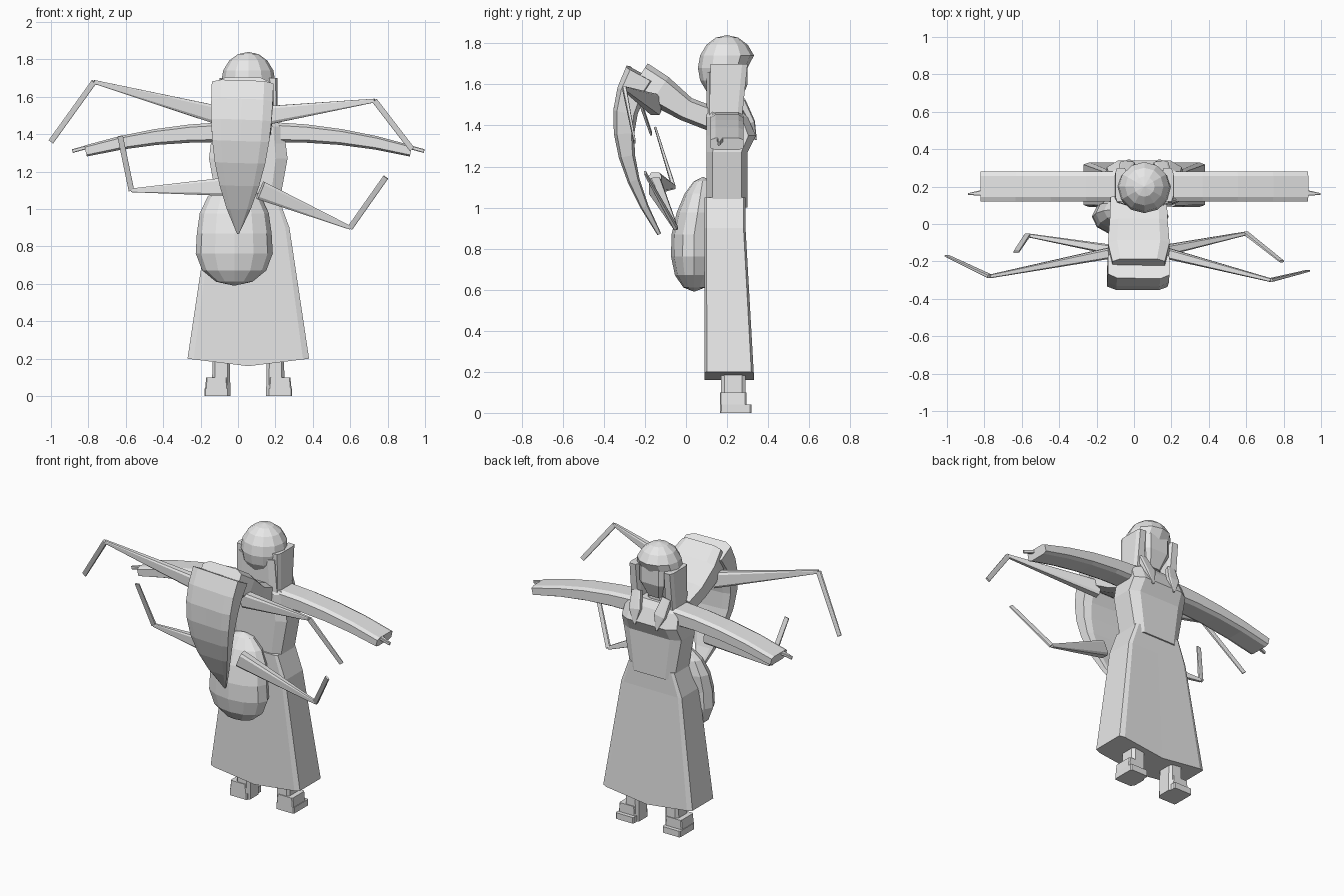
import bpy, bmesh
from mathutils import Vector

cube = bpy.data.objects.get("Cube")
if cube:
    bpy.data.objects.remove(cube, do_unlink=True)

paint = (0.8, 0.8, 0.8, 1)
grey = bpy.data.materials.new("plain_grey")
grey.use_nodes = True
grey.diffuse_color = paint
grey.node_tree.nodes["Principled BSDF"].inputs["Base Color"].default_value = paint

ACROSS, DEEP = Vector((1, 0, 0)), Vector((0, 1, 0))
MIDDLE = 0.055  # centre line of the standing figure


def finish(name, bm):
    bmesh.ops.recalc_face_normals(bm, faces=bm.faces[:])
    mesh = bpy.data.meshes.new(name)
    bm.to_mesh(mesh)
    bm.free()
    mesh.materials.append(grey)
    obj = bpy.data.objects.new(name, mesh)
    bpy.context.collection.objects.link(obj)


def outline(chamfer):
    """Chamfered square with a middle point on the front and back."""
    k = 1 - chamfer
    half = [(1, -k), (1, k), (k, 1), (0, 1), (-k, 1)]
    return half + [(-a, -b) for a, b in half]


def skin(name, rings):
    """Join rings of points into a closed tube."""
    bm = bmesh.new()
    rings = [[bm.verts.new(point) for point in ring] for ring in rings]
    for lower, upper in zip(rings, rings[1:]):
        for j in range(len(lower)):
            bm.faces.new((lower[j - 1], lower[j], upper[j], upper[j - 1]))
    bm.faces.new(rings[0])
    bm.faces.new(rings[-1])
    finish(name, bm)


def upright(name, centre, back, levels, chamfer=0.3, sag=0):
    """Stack (height, half width, depth) levels on a flat back."""
    rings = []
    for i, (height, width, depth) in enumerate(levels):
        droop = sag if i == 0 else 0
        rings.append([(centre + a * width, back + (b + 1) * depth / 2,
                       height - droop * (1 - abs(a))) for a, b in outline(chamfer)])
    skin(name, rings)


def sweep(name, path, sizes, side):
    """Sweep the outline along a path, with (half width, half depth) sizes."""
    path = [Vector(p) for p in path]
    rings = []
    for i, (width, depth) in enumerate(sizes):
        ahead = path[min(i + 1, len(path) - 1)]
        along = (ahead - path[max(i - 1, 0)]).normalized()
        u = (side - along * side.dot(along)).normalized()
        v = along.cross(u)
        rings.append([path[i] + u * a * width + v * b * depth for a, b in outline(0.3)])
    skin(name, rings)


def ball(name, centre, radii, shape):
    """Low-poly ellipsoid whose unit points first pass through a shaping rule."""
    bm = bmesh.new()
    bmesh.ops.create_uvsphere(bm, u_segments=12, v_segments=8, radius=1)
    for vert in bm.verts:
        shaped = shape(vert.co.copy())
        vert.co = [c + r * p for c, r, p in zip(centre, radii, shaped)]
    finish(name, bm)


def set_back_face(p):
    if p.y > 0 and p.z < 0.1:
        p.y *= 0.7
    return p


def lean_and_fill(p):
    # Upper half leans onto the robe, lower half stays plump
    if p.z > 0:
        p.y += p.z * 0.4
    else:
        p.x *= 1 - p.z * 0.3
        p.y *= 1 - p.z * 0.3
    return p


# Robe
upright("skirt", MIDDLE, 0.09,
        [(0.2, 0.325, 0.24), (0.9, 0.22, 0.2), (1.05, 0.165, 0.2)], chamfer=0.1, sag=0.04)
upright("bodice", MIDDLE, 0.1,
        [(1, 0.16, 0.2), (1.27, 0.21, 0.2), (1.35, 0.2, 0.24), (1.44, 0.19, 0.2),
         (1.48, 0.13, 0.17)])

# Head and hair
upright("neck", MIDDLE, 0.15, [(1.4, 0.06, 0.1), (1.6, 0.05, 0.1)])
ball("head", (MIDDLE, 0.2, 1.68), (0.145, 0.142, 0.16), set_back_face)
upright("chin", MIDDLE, 0.16, [(1.5, 0.05, 0.1), (1.6, 0.09, 0.14), (1.7, 0.09, 0.14)])
upright("back_hair", MIDDLE, 0.1, [(1.44, 0.15, 0.1), (1.66, 0.13, 0.1)])

for side, label in ((1, "left"), (-1, "right")):
    def out(distance):
        return MIDDLE + side * distance

    # Locks framing the face
    upright(label + "_side_hair", out(0.125), 0.12, [(1.41, 0.035, 0.15), (1.7, 0.03, 0.18)])
    sweep(label + "_front_lock",
          [(out(0.08), 0.34, 1.33), (out(0.09), 0.32, 1.42), (out(0.11), 0.27, 1.52)],
          [(0.005, 0.005), (0.04, 0.015), (0.03, 0.02)], ACROSS)

    # Sleeve drooping toward the wrist, with thin fingers
    steps = [i / 4 for i in range(5)]
    sweep(label + "_sleeve",
          [(out(0.12 + 0.75 * t), 0.2, 1.41 - 0.1 * t * t) for t in steps],
          [(0.08, 0.055 - 0.025 * t) for t in steps], DEEP)
    sweep(label + "_fingers", [(out(0.83), 0.17, 1.34), (out(0.94), 0.16, 1.31)],
          [(0.02, 0.01), (0.005, 0.01)], DEEP)

    # Shin and boot
    upright(label + "_shin", out(0.145), 0.17, [(0, 0.05, 0.12), (0.25, 0.045, 0.12)])
    upright(label + "_boot", out(0.17), 0.165, [(0, 0.065, 0.13), (0.1, 0.055, 0.13)], 0.1)
    upright(label + "_sole", out(0.17), 0.165, [(0, 0.065, 0.155), (0.04, 0.065, 0.155)], 0.1)

# Creature clinging to the back: a neck, then a bent body narrowing to a sting
SPINE = 0.025
sweep("creature_neck",
      [(SPINE, 0.13, 1.43), (SPINE, 0, 1.48), (SPINE, -0.13, 1.57), (SPINE, -0.23, 1.635)],
      [(0.15, 0.06), (0.155, 0.06), (0.165, 0.08), (0.14, 0.08)], ACROSS)

top, bend, sting = Vector((0, -0.22, 1.65)), Vector((0, -0.42, 1.36)), Vector((0, -0.13, 0.87))
steps = [i / 7 for i in range(8)]
sweep("creature_body",
      [top * (1 - t) ** 2 + bend * 2 * t * (1 - t) + sting * t * t + ACROSS * SPINE * (1 - t)
       for t in steps],
      [(0.005 + 0.16 * (1 - t ** 3), 0.01 + 0.07 * (1 - t)) for t in steps], ACROSS)
ball("creature_abdomen", (-0.02, 0.04, 0.87), (0.2, 0.11, 0.28), lean_and_fill)

# Thin jointed limbs: root, knee and tip
limbs = {
    "upper_right": ((-0.1, -0.15, 1.5), (-0.77, -0.28, 1.68), (-1, -0.17, 1.36)),
    "upper_left": ((0.15, -0.15, 1.5), (0.73, -0.3, 1.58), (0.93, -0.25, 1.32)),
    "lower_right": ((-0.05, -0.15, 1.12), (-0.57, -0.06, 1.1), (-0.63, -0.15, 1.39)),
    "lower_left": ((0.12, -0.15, 1.1), (0.6, -0.05, 0.9), (0.79, -0.2, 1.17)),
}
for label, (root, knee, tip) in limbs.items():
    sweep(label + "_limb", [root, knee], [(0.03, 0.05), (0.01, 0.01)], DEEP)
    sweep(label + "_claw", [knee, tip], [(0.01, 0.015), (0.005, 0.015)], DEEP)
